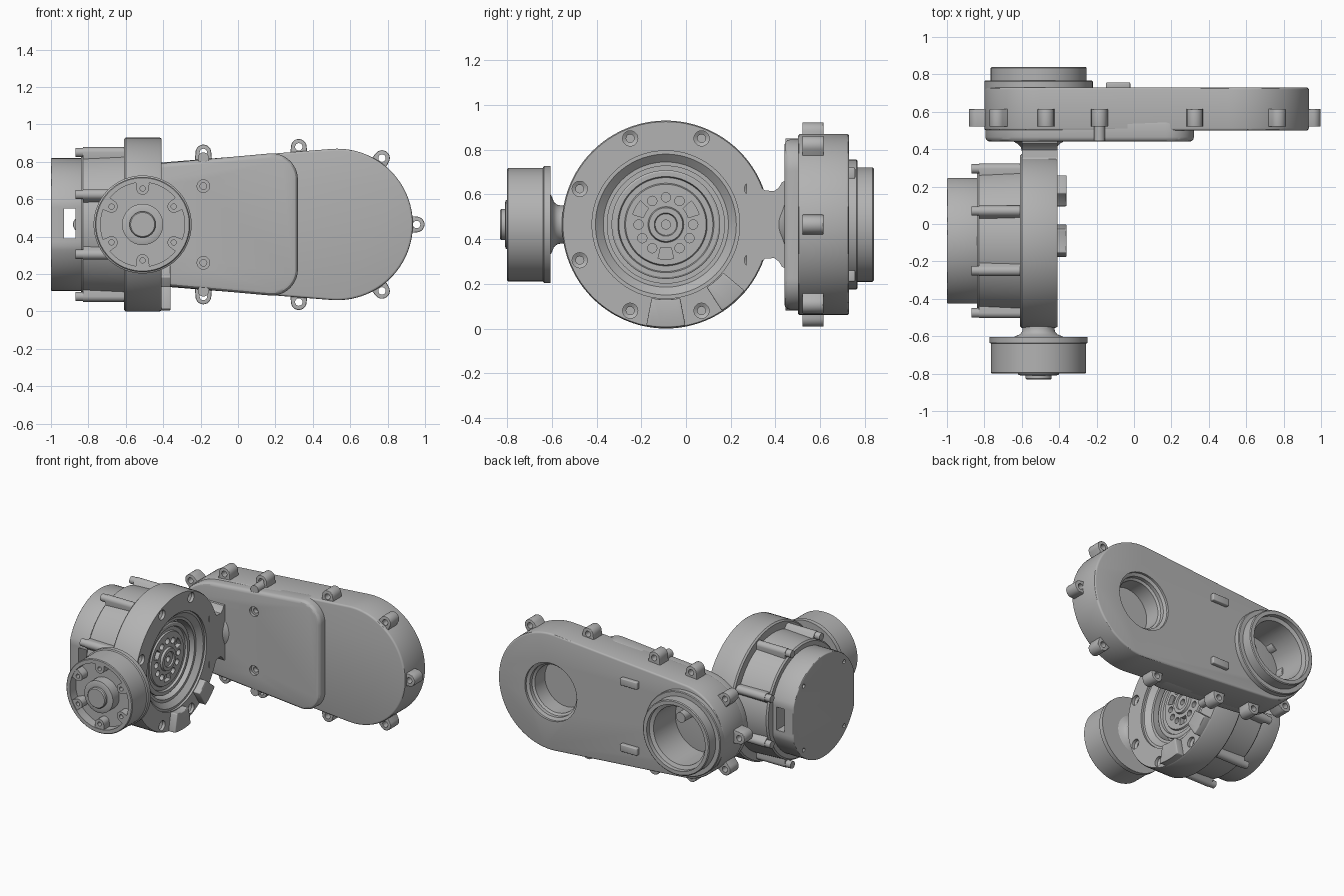
import bpy, bmesh, math
from mathutils import Vector
from mathutils.geometry import convex_hull_2d

if "Cube" in bpy.data.objects:
    bpy.data.objects.remove(bpy.data.objects["Cube"])

grey = bpy.data.materials.new("satin grey")
grey.use_nodes = True
grey.diffuse_color = (0.45, 0.45, 0.45, 1)
grey.node_tree.nodes["Principled BSDF"].inputs["Base Color"].default_value = (0.45, 0.45, 0.45, 1)

CZ = 0.465            # shared centre height
HUB = (-0.09, CZ)     # joint axis along x: (y, z)
MOT = (-0.51, CZ)     # motor axis along y: (x, z)


def place(axis, u, v, t):
    return Vector((t, u, v)) if axis == "X" else Vector((u, t, v))


def finish(name, bm, bevel=0):
    bmesh.ops.remove_doubles(bm, verts=bm.verts, dist=0.0002)
    bmesh.ops.recalc_face_normals(bm, faces=bm.faces)
    mesh = bpy.data.meshes.new(name)
    bm.to_mesh(mesh)
    bm.free()
    mesh.materials.append(grey)
    ob = bpy.data.objects.new(name, mesh)
    bpy.context.collection.objects.link(ob)
    if bevel:
        mod = ob.modifiers.new("bevel", "BEVEL")
        mod.width, mod.segments, mod.angle_limit = bevel, 3, math.radians(50)
        apply(ob, mod)
    return ob


def activate(ob):
    bpy.ops.object.select_all(action="DESELECT")
    ob.select_set(True)
    bpy.context.view_layer.objects.active = ob


def apply(ob, mod):
    activate(ob)
    bpy.ops.object.modifier_apply(modifier=mod.name)


def lathe(name, axis, centre, profile, n=72):
    """Revolve a (radius, position) profile that starts and ends on the axis."""
    bm = bmesh.new()
    rings = []
    for r, t in profile:
        rings.append([bm.verts.new(place(axis, centre[0] + r * math.cos(math.tau * i / n),
                                         centre[1] + r * math.sin(math.tau * i / n), t))
                      for i in range(n)])
    for a, b in zip(rings, rings[1:]):
        for i in range(n):
            j = (i + 1) % n
            bm.faces.new((a[i], a[j], b[j], b[i]))
    return finish(name, bm)


def rod(name, axis, centre, r, lo, hi, n=24):
    return lathe(name, axis, centre, [(0, lo), (r, lo), (r, hi), (0, hi)], n)


def prism(name, axis, pts, lo, hi, bevel=0):
    bm = bmesh.new()
    face = bm.faces.new([bm.verts.new(place(axis, u, v, lo)) for u, v in pts])
    moved = bmesh.ops.extrude_face_region(bm, geom=[face])["geom"]
    bmesh.ops.translate(bm, vec=place(axis, 0, 0, hi - lo),
                        verts=[g for g in moved if isinstance(g, bmesh.types.BMVert)])
    return finish(name, bm, bevel)


def hull(circles, n=64):
    """Outline wrapped around circles given as (u, v, radius)."""
    pts = [(u + r * math.cos(math.tau * i / n), v + r * math.sin(math.tau * i / n))
           for u, v, r in circles for i in range(n)]
    return [pts[i] for i in convex_hull_2d(pts)]


def polar(c, r, deg):
    return c[0] + r * math.cos(math.radians(deg)), c[1] + r * math.sin(math.radians(deg))


def sector(c, r0, r1, a0, a1, n=8):
    arc = [a0 + (a1 - a0) * i / n for i in range(n + 1)]
    return [polar(c, r1, a) for a in arc] + [polar(c, r0, a) for a in reversed(arc)]


def cut(ob, *cutters):
    for c in cutters:
        mod = ob.modifiers.new("cut", "BOOLEAN")
        mod.operation, mod.solver, mod.object = "DIFFERENCE", "EXACT", c
        apply(ob, mod)
        bpy.data.objects.remove(c)


# Joint hub: stepped open ring with a bolted output flange inside
hub = lathe("joint_hub", "X", HUB, [
    (0, -0.61), (0.455, -0.61), (0.465, -0.60), (0.465, -0.42), (0.46, -0.41), (0.33, -0.41),
    (0.33, -0.425), (0.315, -0.425), (0.28, -0.455), (0.262, -0.455), (0.262, -0.54),
    (0.243, -0.54), (0.243, -0.48), (0.235, -0.475), (0.215, -0.475), (0.21, -0.49),
    (0.185, -0.49), (0.18, -0.48), (0.08, -0.48), (0.075, -0.465), (0.052, -0.465),
    (0.048, -0.475), (0.02, -0.475), (0.02, -0.51), (0, -0.51)], 96)
for i in range(8):
    c = polar(HUB, 0.417, 22.5 + 45 * i)
    cut(hub, lathe("c", "X", c, [(0, -0.46), (0.018, -0.46), (0.018, -0.44), (0.034, -0.43),
                                 (0.034, -0.39), (0, -0.39)], 20))
for i in range(12):
    a = 30 * i
    if a in (30, 150, 270):
        cut(hub, prism("c", "X", sector(HUB, 0.105, 0.155, a - 13, a + 13), -0.51, -0.45))
    else:
        cut(hub, rod("c", "X", polar(HUB, 0.122, a), 0.021, -0.51, -0.45, 16))

# Stop blocks on the hub face
for i, (a0, a1) in enumerate([(-101, -79), (-57, -40)]):
    prism(f"stop_block_{i + 1}", "X", sector(HUB, 0.335, 0.46, a0, a1), -0.43, -0.36, 0.006)

# Housing behind the hub with long screw bosses
lathe("joint_housing", "X", HUB, [(0, -0.84), (0.385, -0.84), (0.395, -0.83),
                                  (0.405, -0.60), (0, -0.60)], 96)
for i in range(8):
    c = polar(HUB, 0.417, 22.5 + 45 * i)
    inner = polar(HUB, 0.37, 22.5 + 45 * i)
    prism(f"housing_boss_{i + 1}", "X", hull([(*c, 0.028), (*inner, 0.04)], 20), -0.83, -0.60)
    rod(f"housing_screw_{i + 1}", "X", c, 0.025, -0.87, -0.82, 18)

# End cap with side flats and a slot passing through it
outline = [(max(-0.335, min(0.335, y - HUB[0])) + HUB[0], z) for y, z in hull([(*HUB, 0.355)], 96)]
cap = prism("end_cap", "X", outline, -1.0, -0.835, 0.006)
cut(cap, prism("c", "X", [(-0.6, 0.39), (0.5, 0.39), (0.5, 0.55), (-0.6, 0.55)], -0.93, -0.87))
for a in (45, 135, 225, 315):
    cut(cap, rod("c", "X", polar(HUB, 0.315, a), 0.014, -1.02, -0.98, 12))

# Small front motor: rimmed cup, centre boss, lugs, flared neck
lathe("front_motor", "Y", MOT, [
    (0, -0.605), (0.262, -0.605), (0.262, -0.635), (0.254, -0.64), (0.254, -0.795),
    (0.249, -0.80), (0.225, -0.80), (0.225, -0.735), (0.11, -0.735), (0.11, -0.805),
    (0.095, -0.81), (0.07, -0.81), (0.07, -0.825), (0.064, -0.832), (0, -0.832)], 96)
for i in range(6):
    a = 30 + 60 * i
    c = polar(MOT, 0.192, a)
    lug = prism(f"motor_lug_{i + 1}", "Y", hull([(*c, 0.033), (*polar(MOT, 0.215, a), 0.036)], 24),
                -0.795, -0.72)
    cut(lug, rod("c", "Y", c, 0.014, -0.85, -0.76, 16))
lathe("front_neck", "Y", MOT, [(0, -0.61), (0.14, -0.61), (0.125, -0.60), (0.1, -0.59),
                               (0.088, -0.575), (0.085, -0.56), (0.085, -0.48), (0, -0.48)])

# Flared bridge from the hub to the arm
half = [(0.27, 0.26), (0.31, 0.20), (0.335, 0.165), (0.355, 0.152), (0.395, 0.15),
        (0.415, 0.165), (0.43, 0.19), (0.46, 0.20)]
prism("arm_bridge", "X", [(y, CZ + h) for y, h in half] + [(y, CZ - h) for y, h in reversed(half)],
      -0.60, -0.41)
lathe("bridge_foot", "Y", MOT, [(0, 0.39), (0.09, 0.39), (0.095, 0.41), (0.115, 0.43),
                                (0.14, 0.445), (0, 0.445)])

# Tapered arm case, raised front cover and rear bearing collar
arm = prism("arm_case", "Y", hull([(-0.475, CZ, 0.325), (0.53, CZ, 0.405)], 96), 0.50, 0.73, 0.012)
cover = prism("arm_cover", "Y", hull([(-0.475, CZ, 0.32), (0.18, CZ + 0.24, 0.14),
                                      (0.18, CZ - 0.24, 0.14)], 72), 0.44, 0.56, 0.025)
for s in (-1, 1):
    cut(cover, lathe("c", "Y", (-0.185, CZ + 0.205 * s), [
        (0, 0.42), (0.034, 0.42), (0.034, 0.46), (0.018, 0.46), (0.018, 0.49), (0, 0.49)], 20))
    rod("cover_pin_" + ("top" if s > 0 else "bottom"), "Y", (-0.185, CZ + 0.355 * s),
        0.03, 0.445, 0.56)
    z = CZ + 0.23 * s
    prism("rear_key_" + ("top" if s > 0 else "bottom"), "Y",
          [(-0.15, z - 0.025), (-0.02, z - 0.025), (-0.02, z + 0.025), (-0.15, z + 0.025)],
          0.72, 0.757, 0.006)
cut(arm, rod("c", "Y", MOT, 0.2, 0.555, 0.8, 72),
    lathe("c", "Y", (0.53, CZ), [(0, 0.56), (0.165, 0.56), (0.165, 0.67), (0.18, 0.68),
                                 (0.18, 0.705), (0.2, 0.715), (0.2, 0.8), (0, 0.8)]))
collar = lathe("bearing_collar", "Y", MOT, [
    (0, 0.70), (0.29, 0.70), (0.29, 0.762), (0.285, 0.767), (0.256, 0.767),
    (0.256, 0.835), (0.25, 0.84), (0, 0.84)], 96)
cut(collar, lathe("c", "Y", MOT, [(0, 0.6), (0.2, 0.6), (0.2, 0.80), (0.225, 0.81),
                                  (0.225, 0.9), (0, 0.9)]))
rod("bearing_pin", "Y", (-0.42, CZ + 0.05), 0.035, 0.54, 0.66)

# Screw ears around the arm, pulled toward the nearest point inside
ears = [(0.955, 0), (-0.84, 0)]
for x, h in [(-0.73, 0.245), (-0.47, 0.36), (-0.185, 0.385), (0.325, 0.415), (0.77, 0.355)]:
    ears += [(x, h), (x, -h)]
for i, (x, h) in enumerate(ears):
    base = Vector((max(-0.475, min(0.53, x)), 0))
    inner = Vector((x, h)) + (base - Vector((x, h))).normalized() * 0.09
    ear = prism(f"arm_ear_{i + 1}", "Y",
                hull([(x, CZ + h, 0.042), (inner.x, CZ + inner.y, 0.05)], 28), 0.52, 0.615, 0.004)
    cut(ear, rod("c", "Y", (x, CZ + h), 0.02, 0.45, 0.7, 16))

# Smooth round surfaces while keeping edges crisp
for ob in bpy.context.scene.objects:
    if ob.type == "MESH":
        activate(ob)
        bpy.ops.object.shade_smooth_by_angle(angle=math.radians(30))
